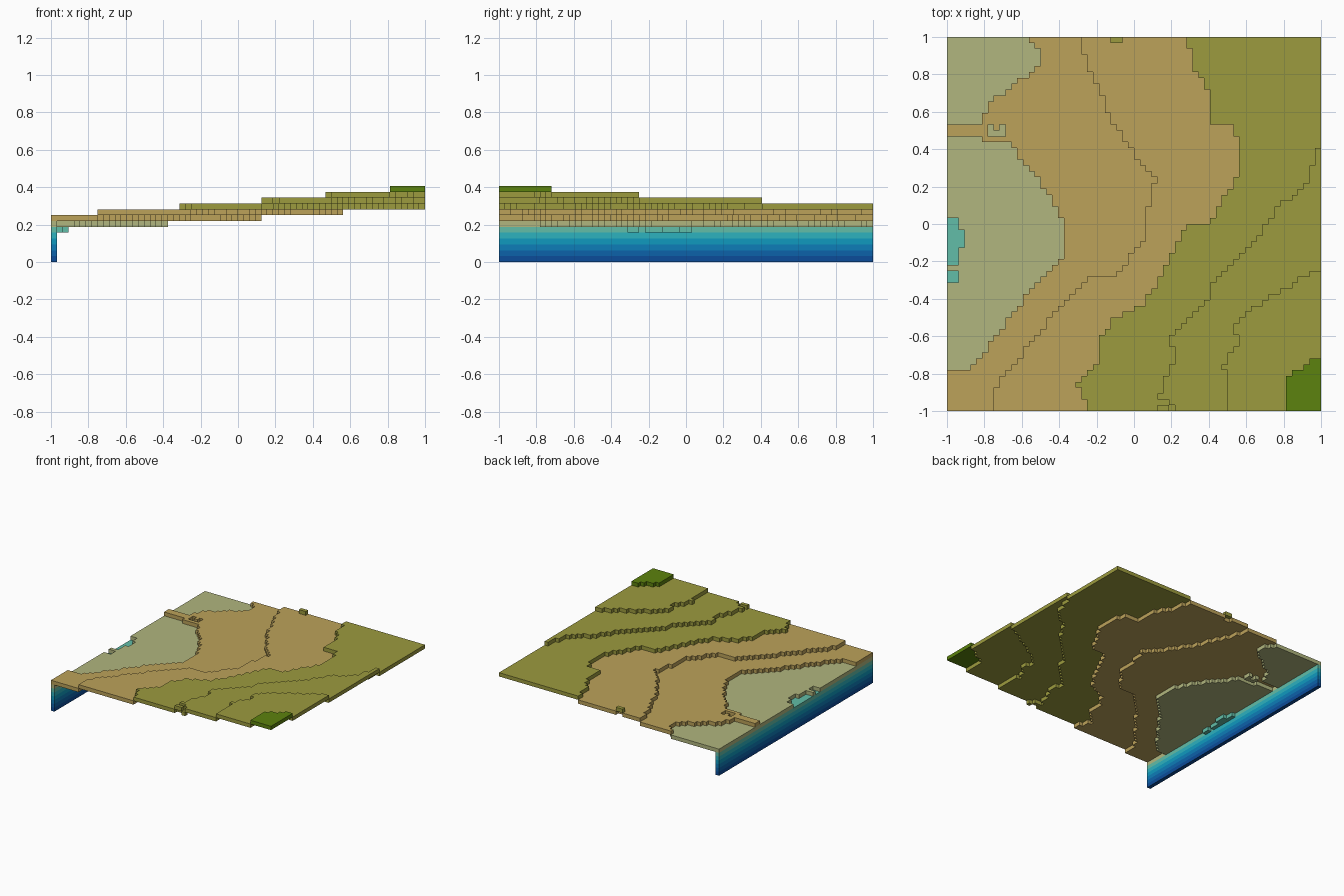
import bpy
import bmesh
from mathutils import Vector

if "Cube" in bpy.data.objects:
    bpy.data.objects.remove(bpy.data.objects["Cube"])

N = 64            # cells per side
S = 2.0 / N       # cell size, also the layer height


def material(name, hex_code):
    rgb = [c / 255 for c in bytes.fromhex(hex_code)]
    col = [c / 12.92 if c <= 0.04045 else ((c + 0.055) / 1.055) ** 2.4 for c in rgb] + [1.0]
    m = bpy.data.materials.new(name)
    m.use_nodes = True
    m.diffuse_color = col
    m.node_tree.nodes["Principled BSDF"].inputs["Base Color"].default_value = col
    return m


sand = material("sand", "BCA25A")
olive = material("olive_grass", "9C9B3E")

# Layers from the ground up: part name and colour
LAYERS = [("seabed_band", material("deep_blue", "0B4C9A")),
          ("deep_water_band", material("dark_blue", "0C62AA")),
          ("mid_water_band", material("mid_blue", "0D7DB8")),
          ("upper_water_band", material("cyan_blue", "109ABF")),
          ("surface_water_band", material("aqua", "2DB2BF")),
          ("shallow_pools", material("shallow_teal", "62BDA8")),
          ("shore_layer", material("pale_shore", "B1B67E")),
          ("low_sand_layer", sand), ("high_sand_layer", sand),
          ("low_grass_layer", olive), ("middle_grass_layer", olive),
          ("high_grass_layer", olive),
          ("hilltop", material("dark_green", "5C820E"))]
POOL, SHORE = 5, 6

# Contour lines where the ground rises one layer, as (y, x) points from back to front
shore_edge = [(1, -.56), (.91, -.5), (.84, -.5), (.65, -.78), (.532, -.81), (.531, -1.1),
              (.47, -1.1), (.468, -.94), (.44, -.68), (.18, -.47), (0, -.375), (-.16, -.375),
              (-.36, -.56), (-.67, -.79), (-.78, -.9), (-.782, -1.1)]
sand_step = [(.93, -.28), (.56, -.125), (.37, 0), (.24, .13), (.18, .09), (-.06, .06),
             (-.27, -.09), (-.28, -.25), (-.45, -.4), (-.88, -.75)]
grass_edge = [(1, .285), (.8, .33), (.72, .4), (.54, .42), (.53, .53), (.41, .56), (.28, .56),
              (.002, .405), (0, .28), (-.3, .125), (-.42, .06), (-.52, -.12), (-.63, -.185),
              (-.74, -.185), (-.86, -.3), (-.95, -.26)]
grass_step = [(.41, 1.1), (.4, .97), (.25, .94), (.16, .88), (.1, .78), (-.15, .6),
              (-.33, .405), (-.4, .405), (-.6, .19), (-.7, .22), (-.92, .13), (-1, .25)]
high_grass_step = [(-.249, 1.1), (-.25, .97), (-.39, .72), (-.53, .53), (-.62, .56),
                   (-.77, .47), (-.79, .5)]
hilltop_edge = [(-.7, 1), (-.75, .92), (-.82, .81)]
CONTOURS = [shore_edge, sand_step, grass_edge, grass_step, high_grass_step, hilltop_edge]


def contour_x(points, y):
    if y >= points[0][0]:
        return points[0][1]
    for (y0, x0), (y1, x1) in zip(points, points[1:]):
        if y1 <= y <= y0:
            return x0 + (x1 - x0) * (y0 - y) / (y0 - y1)
    return points[-1][1]


def pool_width(j):
    if 28 <= j <= 30:
        return 3
    return 2 if 25 <= j <= 32 or 22 <= j <= 23 else 0


def ground_layer(i, j, bounds):
    if i < pool_width(j):
        return POOL
    # small hollow in the sandy tongue
    if j in (47, 48) and 7 <= i <= 9 and (i, j) != (8, 48):
        return SHORE
    # two raised blocks, one on the back edge and one on the front edge
    raised = (j == N - 1 and i in (28, 29)) or (j == 0 and i in (36, 37))
    return SHORE + sum(-1 + (i + .5) * S > b for b in bounds) + raised


# A one-cell-thick stepped skin, plus a wall down to the ground along the -x edge
solid = set()
for j in range(N):
    bounds = [contour_x(c, -1 + (j + .5) * S) for c in CONTOURS]
    for i in range(N):
        top = ground_layer(i, j, bounds)
        solid.update((i, j, k) for k in range(0 if i == 0 else top, top + 1))


def build_layer(k, name, mat):
    """Join the exposed cube faces of one layer into a single mesh."""
    bm = bmesh.new()
    for i, j in sorted(c[:2] for c in solid if c[2] == k):
        cell = Vector((i, j, k))
        for axis in range(3):
            u, v, w = (Vector([float(n == (axis + t) % 3) for n in range(3)]) for t in range(3))
            for side in (1, -1):
                if tuple(int(c) for c in cell + u * side) in solid:
                    continue
                start = cell + u * max(side, 0)
                ring = [start, start + v, start + v + w, start + w][::side]
                bm.faces.new([bm.verts.new(p * S - Vector((1, 1, 0))) for p in ring])
    bmesh.ops.remove_doubles(bm, verts=bm.verts, dist=S / 100)
    mesh = bpy.data.meshes.new(name)
    bm.to_mesh(mesh)
    bm.free()
    mesh.materials.append(mat)
    bpy.context.collection.objects.link(bpy.data.objects.new(name, mesh))


for k, (name, mat) in enumerate(LAYERS):
    build_layer(k, name, mat)
